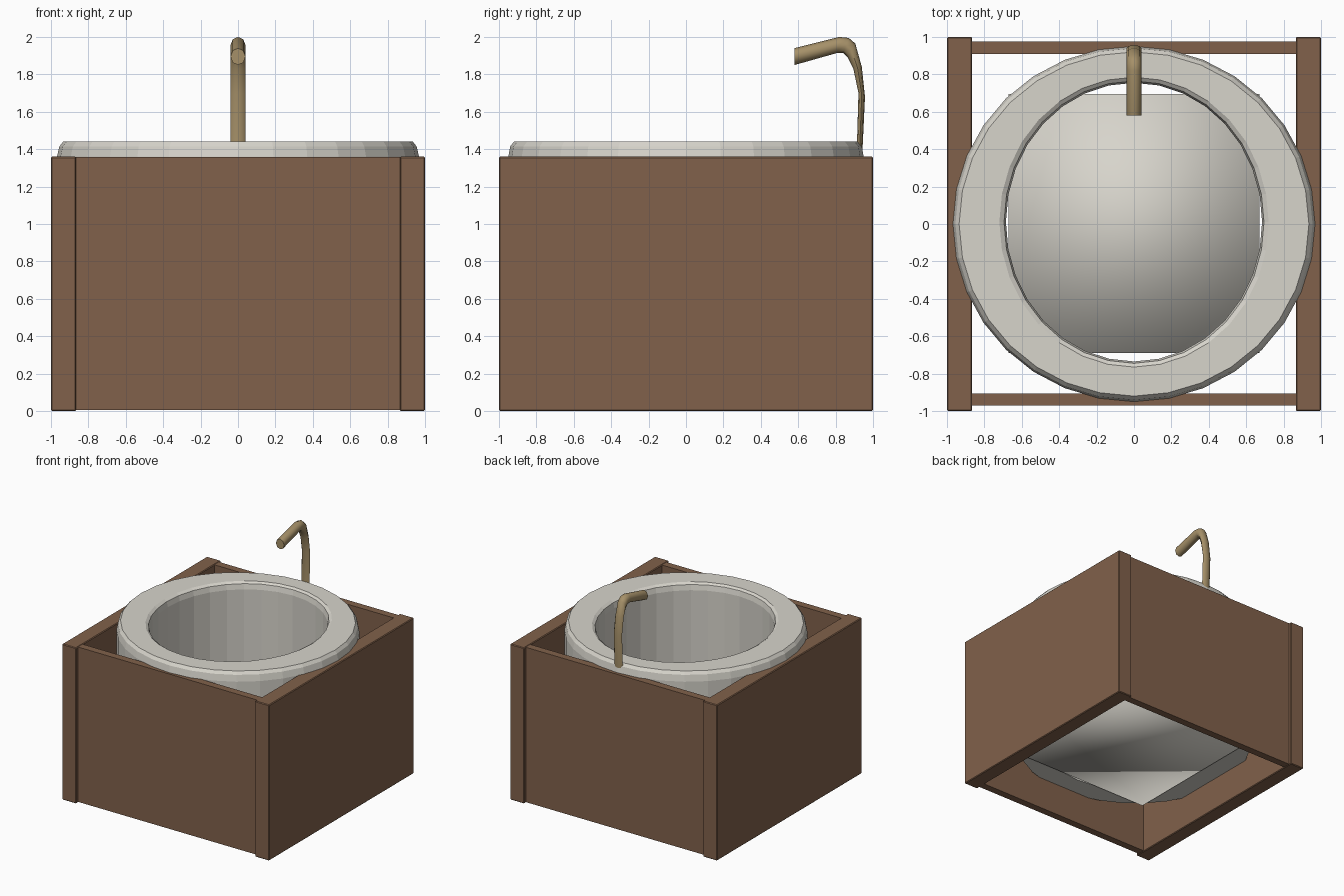
import bpy, bmesh, math

if "Cube" in bpy.data.objects:
    bpy.data.objects.remove(bpy.data.objects["Cube"])


def material(name, color):
    m = bpy.data.materials.new(name)
    m.diffuse_color = (*color, 1)
    m.use_nodes = True
    m.node_tree.nodes["Principled BSDF"].inputs["Base Color"].default_value = m.diffuse_color
    return m


WOOD = material("wood", (0.22, 0.12, 0.07))
BRASS = material("brass", (0.38, 0.28, 0.14))
STONE = material("stone", (0.68, 0.66, 0.60))


def make_object(name, bm, mat):
    bmesh.ops.recalc_face_normals(bm, faces=bm.faces)
    me = bpy.data.meshes.new(name)
    bm.to_mesh(me)
    bm.free()
    ob = bpy.data.objects.new(name, me)
    bpy.context.collection.objects.link(ob)
    me.materials.append(mat)
    return ob


def box(name, lo, hi, mat, bevel=0.0):
    bm = bmesh.new()
    bmesh.ops.create_cube(bm, size=1)
    for v in bm.verts:
        v.co = [(a + b) / 2 + c * (b - a) for a, b, c in zip(lo, hi, v.co)]
    if bevel:
        bmesh.ops.bevel(bm, geom=bm.edges[:], offset=bevel, segments=1, affect='EDGES')
    return make_object(name, bm, mat)


def bridge(bm, a, b):
    n = len(a)
    for i in range(n):
        bm.faces.new((a[i], a[(i + 1) % n], b[(i + 1) % n], b[i]))


# Cabinet: two thick side panels, thinner inset front and back, no top or bottom
for name, s in (("left_panel", -1), ("right_panel", 1)):
    x0, x1 = sorted((s * 0.865, s * 1.0))
    box(name, (x0, -1, 0), (x1, 1, 1.36), WOOD, 0.006)
box("front_panel", (-0.87, -0.97, 0.005), (0.87, -0.905, 1.357), WOOD)
box("back_panel", (-0.87, 0.91, 0.005), (0.87, 0.975, 1.357), WOOD)

# Basin wall: closed elliptical ring profile (rx, ry, centre y, z)
profile = [
    (0.965, 0.947, 0.0, 0.29), (0.968, 0.95, 0.0, 1.36), (0.955, 0.94, 0.0, 1.415),
    (0.935, 0.92, 0.0, 1.44), (0.72, 0.775, 0.01, 1.44), (0.695, 0.755, 0.01, 1.425),
    (0.685, 0.745, 0.01, 1.38), (0.685, 0.745, 0.01, 0.29),
]
N = 32
bm = bmesh.new()
rings = []
for rx, ry, cy, z in profile:
    rings.append([bm.verts.new((rx * math.cos(2 * math.pi * i / N),
                                cy + ry * math.sin(2 * math.pi * i / N), z)) for i in range(N)])
for k in range(len(rings)):
    bridge(bm, rings[k], rings[(k + 1) % len(rings)])
make_object("basin", bm, STONE)

# Basin floor: thin square slab, softly shaded
floor = box("basin_floor", (-0.67, -0.69, 0.27), (0.67, 0.695, 0.31), STONE)
floor.data.shade_smooth()

# Tap: flattened tube swept up, over and forward (outer y, z, inner y, z)
sections = [
    (0.942, 1.36, 0.912, 1.36), (0.957, 1.68, 0.922, 1.70), (0.94, 1.84, 0.895, 1.83),
    (0.905, 1.965, 0.865, 1.89), (0.87, 1.995, 0.84, 1.915), (0.82, 2.0, 0.81, 1.915),
    (0.58, 1.94, 0.58, 1.85),
]
bm = bmesh.new()
rings = []
for y0, z0, y1, z1 in sections:
    ring = []
    for i in range(8):
        a = 2 * math.pi * i / 8
        t = (1 + math.cos(a)) / 2
        ring.append(bm.verts.new((0.04 * math.sin(a), y1 + (y0 - y1) * t, z1 + (z0 - z1) * t)))
    rings.append(ring)
for a, b in zip(rings, rings[1:]):
    bridge(bm, a, b)
bm.faces.new(rings[0])
bm.faces.new(rings[-1])
tap = make_object("tap", bm, BRASS)
bpy.context.view_layer.objects.active = tap
tap.select_set(True)
bpy.ops.object.shade_smooth_by_angle(angle=math.radians(50))
